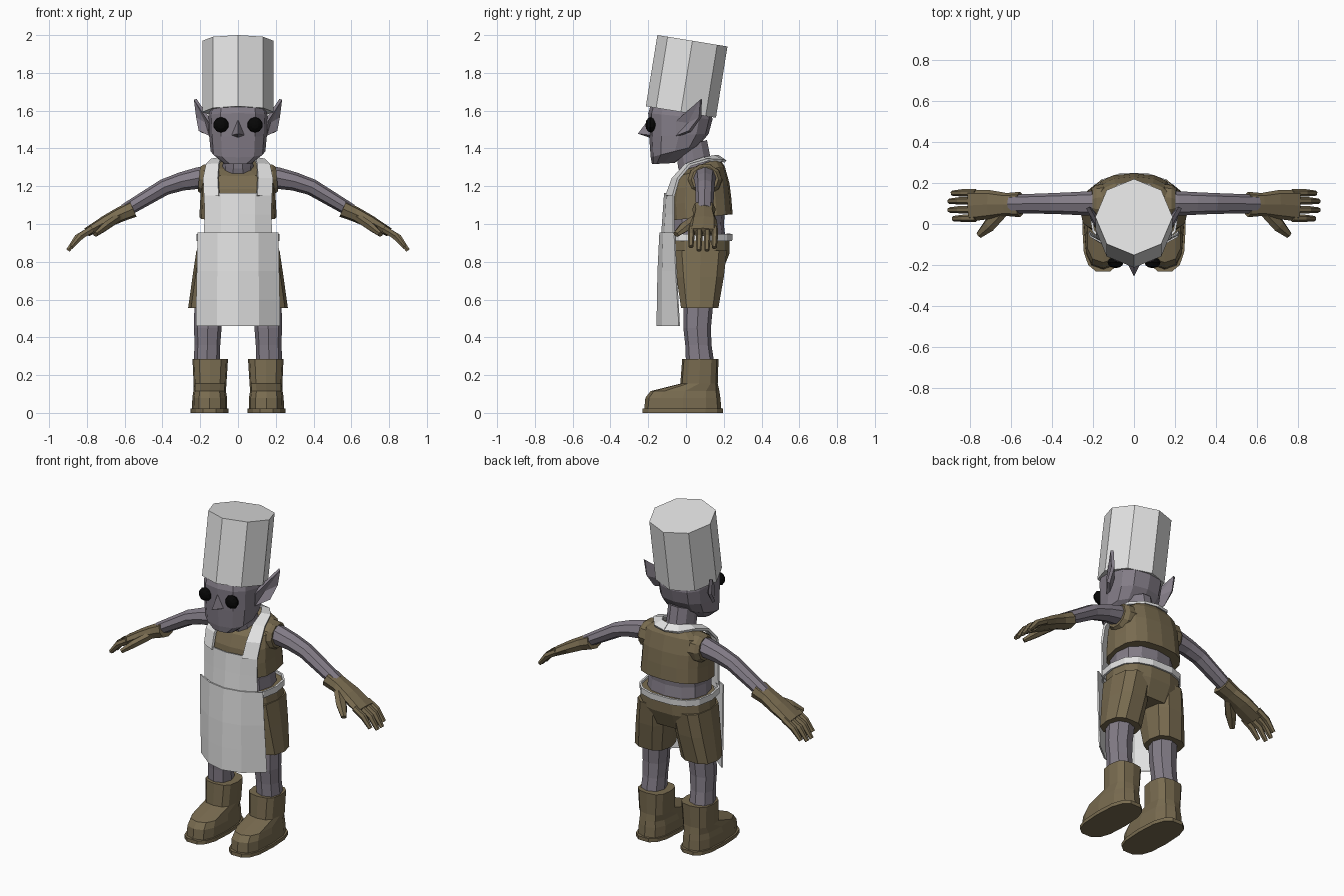
import bpy, bmesh, math
from mathutils import Vector as V


def material(name, rgb):
    m = bpy.data.materials.new(name)
    m.diffuse_color = (*rgb, 1)
    return m


SKIN = material("grey skin", (0.23, 0.205, 0.245))
BROWN = material("brown cloth", (0.19, 0.148, 0.08))
WHITE = material("white cloth", (0.77, 0.77, 0.77))
BLACK = material("black", (0.002, 0.002, 0.002))


def make(name, verts, faces, mat, mirror=False, thick=0):
    me = bpy.data.meshes.new(name)
    me.from_pydata([tuple(v) for v in verts], [], faces)
    bm = bmesh.new()
    bm.from_mesh(me)
    bmesh.ops.recalc_face_normals(bm, faces=bm.faces)
    bm.to_mesh(me)
    bm.free()
    me.materials.append(mat)
    ob = bpy.data.objects.new(name, me)
    bpy.context.collection.objects.link(ob)
    if thick:
        s = ob.modifiers.new("thickness", 'SOLIDIFY')
        s.thickness, s.offset = thick, 0
    if mirror:
        ob.modifiers.new("mirror", 'MIRROR').use_mirror_merge = False
    return ob


def loft(name, secs, mat, n=12, p=2.0, mirror=False, caps=True, thick=0):
    """Skin over sections (centre, u radius, v radius); p squares off the ellipse."""
    verts, faces = [], []
    for c, u, v in secs:
        for i in range(n):
            a = 2 * math.pi * i / n
            k = [math.copysign(abs(f) ** (2 / p), f) if abs(f) > 1e-6 else 0
                 for f in (math.cos(a), math.sin(a))]
            verts.append(V(c) + V(u) * k[0] + V(v) * k[1])
    for r in range(len(secs) - 1):
        for i in range(n):
            j = (i + 1) % n
            faces.append((r * n + i, r * n + j, r * n + n + j, r * n + n + i))
    if caps:
        faces += [tuple(range(n)), tuple(range(len(verts) - n, len(verts)))]
    return make(name, verts, faces, mat, mirror, thick)


def stack(name, rows, mat, **kw):
    """Upright loft from rows (z, x centre, x radius, y front, y back, slope)."""
    secs = []
    for z, x, rx, yf, yb, s in rows:
        ry = (yb - yf) / 2
        secs.append(((x, (yf + yb) / 2, z), (rx, 0, 0), (0, ry, ry * s)))
    return loft(name, secs, mat, **kw)


def limb(name, rows, mat, **kw):
    """Sideways loft from rows (x, y, z, radius along y, radius across)."""
    pts = [V(r[:3]) for r in rows]
    secs = []
    for i, r in enumerate(rows):
        t = (pts[min(i + 1, len(pts) - 1)] - pts[max(i - 1, 0)]).normalized()
        u = (V((0, 1, 0)) - t * t.y).normalized()
        secs.append((pts[i], u * r[3], u.cross(t) * r[4]))
    return loft(name, secs, mat, mirror=True, **kw)


def sheet(name, rows, mat, cols=4):
    """Bowed cloth from rows (z, half width, y middle, y edge)."""
    verts = []
    for z, w, yc, ye in rows:
        for i in range(cols + 1):
            f = 2 * i / cols - 1
            verts.append((w * f, yc + (ye - yc) * f * f, z))
    m = cols + 1
    faces = [(r * m + i, r * m + i + 1, r * m + m + i + 1, r * m + m + i)
             for r in range(len(rows) - 1) for i in range(cols)]
    return make(name, verts, faces, mat, thick=0.008)


# Hat, tilted back
ca, sa, R = math.cos(0.162), math.sin(0.162), 0.188
loft("hat", [((0, y, z), (R, 0, 0), (0, R * ca, -R * sa))
             for y, z in ((-0.027, 1.593), (0.034, 1.97))], WHITE, n=8)

# Head and neck
stack("head", [(1.32, 0, 0.075, -0.18, -0.06, 0.05), (1.385, 0, 0.145, -0.187, 0.07, 0.25),
               (1.47, 0, 0.153, -0.195, 0.12, 0.05), (1.57, 0, 0.157, -0.2, 0.14, -0.1),
               (1.66, 0, 0.14, -0.17, 0.13, -0.16)], SKIN, n=12, p=2.6)
stack("neck", [(1.24, 0, 0.095, -0.02, 0.16, 0.2), (1.32, 0, 0.08, -0.045, 0.135, 0.3),
               (1.42, 0, 0.08, -0.06, 0.115, 0.3)], SKIN, n=10)

# Face
for s in (-1, 1):
    bpy.ops.mesh.primitive_uv_sphere_add(segments=10, ring_count=6, location=(s * 0.09, -0.187, 1.525),
                                         rotation=(math.pi / 2, 0, 0))
    eye = bpy.context.object
    eye.name = "eye"
    eye.scale = (0.041, 0.041, 0.028)
    eye.data.materials.append(BLACK)
make("nose", [(0, -0.185, 1.57), (-0.036, -0.185, 1.47), (0.036, -0.185, 1.47),
              (0, -0.185, 1.455), (0, -0.255, 1.478)],
     [(0, 1, 4), (0, 4, 2), (1, 3, 4), (3, 2, 4), (0, 2, 3, 1)], SKIN)
make("ear", [(0.145, -0.05, 1.465), (0.15, -0.052, 1.545), (0.226, 0.08, 1.66),
             (0.215, 0.075, 1.565), (0.203, 0.02, 1.49), (0.165, 0.015, 1.535)],
     [(0, 1, 5), (1, 2, 5), (2, 3, 5), (3, 4, 5), (4, 0, 5)], SKIN, mirror=True, thick=0.018)

# Body, shirt and shorts
stack("waist", [(0.88, 0, 0.185, -0.08, 0.215, 0), (1.0, 0, 0.176, -0.085, 0.2, 0),
                (1.1, 0, 0.18, -0.08, 0.21, 0)], SKIN, n=12, p=2.4)
stack("shirt", [(1.035, 0, 0.205, -0.085, 0.247, 0.1), (1.12, 0, 0.2, -0.09, 0.24, 0.1),
                (1.2, 0, 0.198, -0.08, 0.23, 0.1), (1.28, 0, 0.187, -0.05, 0.205, 0.2),
                (1.318, 0, 0.125, 0.0, 0.175, 0.35)], BROWN, n=16, p=2.7)
limb("armhole", [(0.13, 0.1, 1.235, 0.095, 0.085), (0.185, 0.1, 1.235, 0.09, 0.083),
                 (0.207, 0.1, 1.237, 0.072, 0.068)], BROWN, n=10)
stack("shorts_hip", [(0.935, 0, 0.207, -0.085, 0.235, 0), (0.84, 0, 0.218, -0.08, 0.232, 0),
                     (0.74, 0, 0.19, -0.045, 0.19, 0)], BROWN, n=14, p=2.6)
stack("shorts_leg", [(0.86, 0.115, 0.105, -0.07, 0.222, 0), (0.72, 0.133, 0.108, -0.055, 0.205, 0),
                     (0.555, 0.157, 0.107, -0.03, 0.175, 0)], BROWN, n=10, p=2.7, mirror=True)

# Legs and boots
stack("leg", [(0.62, 0.152, 0.078, -0.012, 0.148, 0), (0.45, 0.16, 0.073, -0.014, 0.132, 0),
              (0.36, 0.162, 0.068, -0.004, 0.135, 0), (0.26, 0.165, 0.07, 0, 0.15, 0)],
      SKIN, n=8, p=2.3, mirror=True)
stack("boot", [(0.01, 0.15, 0.093, -0.222, 0.188, 0), (0.08, 0.15, 0.092, -0.215, 0.182, 0),
               (0.115, 0.15, 0.086, -0.188, 0.177, 0), (0.155, 0.148, 0.087, -0.03, 0.168, 0),
               (0.285, 0.147, 0.094, -0.02, 0.172, 0)], BROWN, n=12, p=2.8, mirror=True)
stack("sole", [(0, 0.151, 0.101, -0.235, 0.2, 0), (0.022, 0.151, 0.101, -0.235, 0.2, 0)],
      BROWN, n=14, p=2.8, mirror=True)

# Arms and gloves
limb("arm", [(0.14, 0.1, 1.25, 0.062, 0.06), (0.21, 0.1, 1.243, 0.06, 0.057),
             (0.3, 0.1, 1.225, 0.055, 0.049), (0.39, 0.1, 1.195, 0.051, 0.044),
             (0.6, 0.098, 1.07, 0.045, 0.036)], SKIN, n=8)
limb("glove", [(0.555, 0.095, 1.08, 0.062, 0.045), (0.62, 0.095, 1.052, 0.056, 0.04),
               (0.7, 0.095, 1.012, 0.07, 0.034), (0.8, 0.09, 0.957, 0.078, 0.024)],
     BROWN, n=8, p=2.6)
for y, d in ((0.028, -0.02), (0.07, 0), (0.113, 0), (0.152, -0.015)):
    limb("finger", [(0.77, y, 0.975, 0.018, 0.02), (0.85 + d, y, 0.928 - d / 2, 0.018, 0.02),
                    (0.9 + d, y - 0.002, 0.86 - d, 0.013, 0.012)], BROWN, n=6)
limb("thumb", [(0.64, 0.06, 1.03, 0.03, 0.025), (0.705, -0.005, 0.985, 0.035, 0.024),
               (0.755, -0.053, 0.945, 0.018, 0.014)], BROWN, n=6)

# Apron: skirt, bib, belt and neck strap
sheet("apron_skirt", [(0.955, 0.212, -0.137, -0.06), (0.75, 0.216, -0.147, -0.052),
                      (0.6, 0.219, -0.15, -0.043), (0.46, 0.22, -0.152, -0.035)], WHITE)
sheet("apron_bib", [(1.165, 0.178, -0.112, -0.065), (1.05, 0.176, -0.12, -0.065),
                    (0.94, 0.178, -0.128, -0.065)], WHITE)
stack("belt", [(0.91, 0, 0.214, -0.12, 0.242, 0), (0.948, 0, 0.214, -0.12, 0.245, 0)],
      WHITE, n=14, p=2.6, caps=False, thick=0.012)
inner = [(0.1, -0.103, 1.15), (0.105, -0.07, 1.24), (0.1, 0.0, 1.315), (0.09, 0.09, 1.347),
         (0.055, 0.15, 1.358), (0, 0.168, 1.36)]
outer = [(0.178, -0.066, 1.15), (0.183, -0.04, 1.24), (0.168, 0.02, 1.312), (0.14, 0.115, 1.34),
         (0.08, 0.19, 1.335), (0, 0.21, 1.332)]
make("neck_strap", inner + outer, [(i, i + 1, i + 7, i + 6) for i in range(5)],
     WHITE, mirror=True, thick=0.014)
